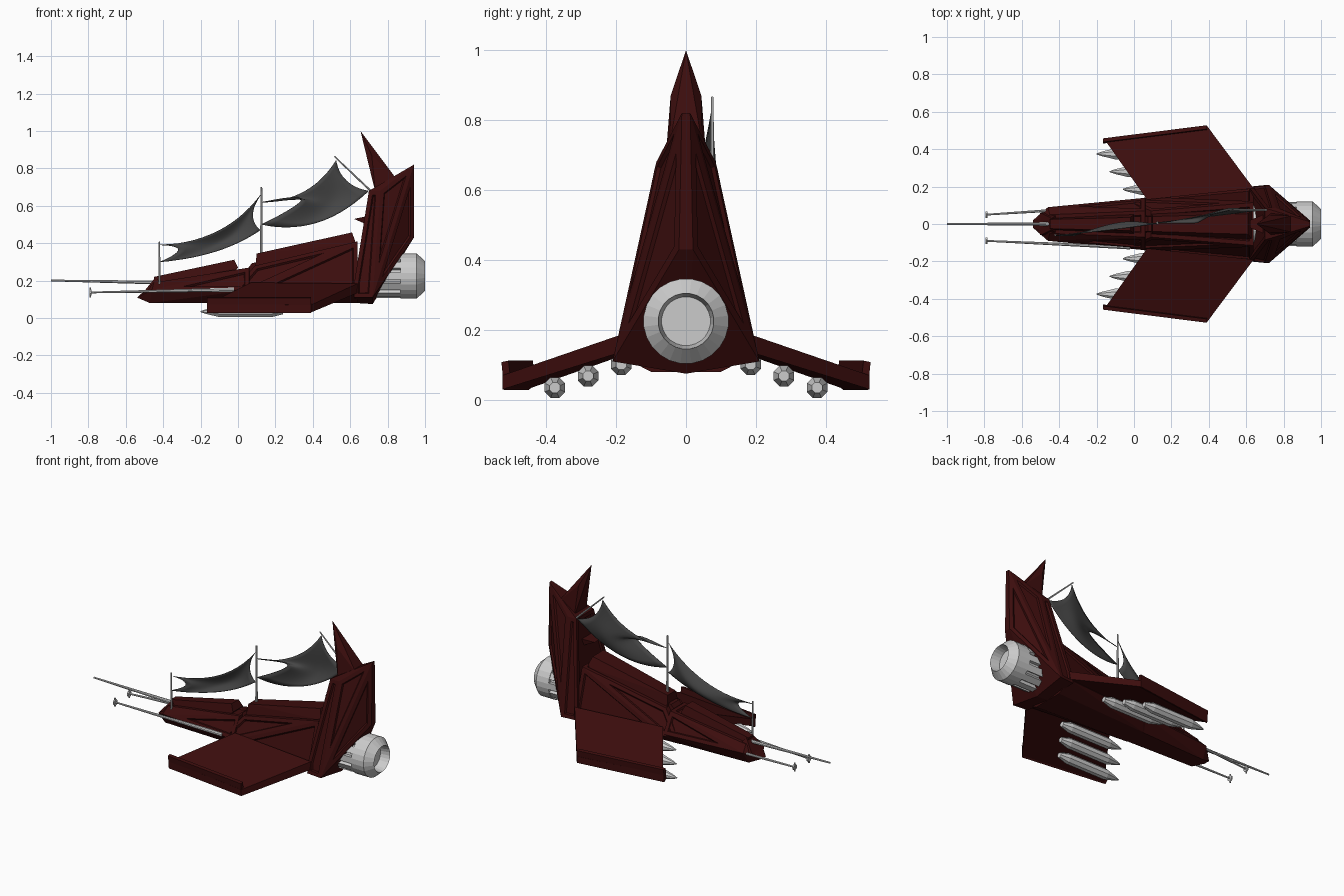
import bpy, bmesh, math
from mathutils import Vector, Matrix

if "Cube" in bpy.data.objects:
    bpy.data.objects.remove(bpy.data.objects["Cube"])

def material(name, col):
    m = bpy.data.materials.new(name)
    m.diffuse_color = (*col, 1)
    m.use_nodes = True
    m.node_tree.nodes["Principled BSDF"].inputs["Base Color"].default_value = m.diffuse_color
    return m

RED = material("dark_red", (0.045, 0.004, 0.004))
CLOTH = material("sail_cloth", (0.06, 0.06, 0.06))

def to_object(name, bm, mat=None):
    bmesh.ops.recalc_face_normals(bm, faces=bm.faces)
    me = bpy.data.meshes.new(name)
    bm.to_mesh(me)
    bm.free()
    ob = bpy.data.objects.new(name, me)
    bpy.context.collection.objects.link(ob)
    if mat:
        me.materials.append(mat)
    return ob

def hull(name, pts, mirror=True, panel=0, mat=RED):
    """Convex plate body from corner points; faces larger than `panel` get a sunken panel."""
    bm = bmesh.new()
    for x, y, z in pts:
        bm.verts.new((x, y, z))
        if mirror and y:
            bm.verts.new((x, -y, z))
    bmesh.ops.convex_hull(bm, input=bm.verts)
    bmesh.ops.delete(bm, geom=[v for v in bm.verts if not v.link_faces], context='VERTS')
    bmesh.ops.dissolve_limit(bm, angle_limit=math.radians(7), verts=bm.verts, edges=bm.edges)
    bmesh.ops.recalc_face_normals(bm, faces=bm.faces)
    if panel:
        big = [f for f in bm.faces if f.calc_area() > panel and f.normal.z > -0.5]
        bmesh.ops.inset_individual(bm, faces=big, thickness=0.022, use_even_offset=True)
        bmesh.ops.inset_individual(bm, faces=big, thickness=0.006, depth=-0.01, use_even_offset=True)
    return to_object(name, bm, mat)

def lathe(name, profile, start, end, sides, mat=None):
    """Spin (distance, radius) points around the line start -> end."""
    start, end = Vector(start), Vector(end)
    rot = (end - start).to_track_quat('Z', 'Y')
    bm = bmesh.new()
    rings = []
    for d, r in profile:
        rings.append([bm.verts.new(start + rot @ Vector((r * math.cos(a), r * math.sin(a), d)))
                      for a in (2 * math.pi * (i + .5) / sides for i in range(sides))])
    for a, b in zip(rings, rings[1:]):
        for i in range(sides):
            j = (i + 1) % sides
            bm.faces.new((a[i], a[j], b[j], b[i]))
    bm.faces.new(rings[0])
    bm.faces.new(rings[-1])
    return to_object(name, bm, mat)

def pole(name, a, b, r0, r1, sides=8):
    return lathe(name, [(0, r0), ((Vector(b) - Vector(a)).length, r1)], a, b, sides)

# Front hull with nose, deck ridge and side rails
hull("front_hull", [(-.54, .02, .11), (-.47, .05, .08), (-.46, .09, .15), (-.45, .05, .19),
                    (.08, .07, .08), (.06, .14, .15), (.06, .07, .27)], panel=.03)
hull("front_deck", [(-.45, .035, .17), (-.45, .025, .22), (-.02, .05, .25), (-.02, .035, .312),
                    (0, .05, .27)])
hull("nose_cap", [(-.52, .02, .12), (-.5, .06, .145), (-.44, .03, .22), (-.4, .06, .17)])

# Middle hull and its raised deck
hull("middle_hull", [(-.01, .07, .08), (-.02, .12, .15), (.09, .07, .28), (.05, .14, .14),
                     (.64, .1, .08), (.64, .195, .13), (.64, .115, .41)], panel=.04)
hull("middle_deck", [(.09, .06, .25), (.1, .04, .345), (.61, .055, .458), (.63, .08, .4)])
hull("deck_step", [(.05, .05, .2), (.06, .04, .275), (.075, .04, .295), (.14, .04, .3), (.14, .05, .2)])

# Rear tower, platform and top spike
hull("rear_tower", [(.64, 0, .08), (.72, 0, .075), (.62, .2, .11), (.72, .21, .11), (.62, .19, .18),
                    (.72, .19, .18), (.69, .085, .6), (.70, .085, .68), (.76, .085, .68),
                    (.79, .045, .73), (.94, .02, .43), (.94, .012, .82)], panel=.03)
hull("tower_platform", [(.62, .02, .53), (.69, .05, .545), (.69, .04, .50)])
hull("top_spike", [(.655, 0, 1), (.715, .044, .87), (.72, .05, .72), (.735, .06, .67), (.85, .045, .74),
                   (.69, 0, .87), (.755, .02, .87)])

# Wings with raised tips, and three missiles below each
for s, side in ((1, "left"), (-1, "right")):
    hull(f"{side}_wing", [(x, s * y, z) for x, y, z in (
        (-.16, .455, .075), (-.16, .455, .03), (.39, .525, .07), (.39, .525, .03),
        (.07, .13, .19), (.07, .13, .145), (.64, .19, .185), (.64, .19, .135))], mirror=False)
    hull(f"{side}_wing_tip", [(x, s * (y + d), z) for x, y in ((-.165, .43), (.39, .5))
                              for d, z in ((0, .045), (.02, .028), (.008, .112), (.028, .108))],
         mirror=False)
    for i in range(3):
        x, y, z = -.2 + .07 * i, s * (.375 - .095 * i), .035 + .033 * i
        lathe(f"{side}_missile_{i + 1}", [(0, .003), (.03, .014), (.1, .032), (.38, .032), (.44, .016)],
              (x, y, z), (x + 1, y, z), 8)

# Engine: ribbed core and hollow nozzle ring
C = .225
lathe("engine_core", [(0, .1), (.28, .1)], (.62, 0, C), (1, 0, C), 24)
lathe("engine_nozzle", [(0, .1), (0, .122), (.085, .122), (.13, .08), (.07, .07)],
      (.87, 0, C), (1, 0, C), 24)
for i in range(12):
    bm = bmesh.new()
    bmesh.ops.create_cube(bm, size=1, matrix=Matrix.Translation((.77, 0, C)) @
                          Matrix.Rotation(i * math.pi / 6, 4, 'X') @
                          Matrix.Translation((0, 0, .1)) @ Matrix.Diagonal((.22, .04, .035, 1)))
    to_object(f"engine_rib_{i + 1}", bm)

# Guns and bowsprit with small end discs
for name, a, b, r in (("bowsprit", (-.42, 0, .19), (-1, 0, .201), .011),
                      ("left_gun", (-.02, .1, .152), (-.79, .05, .137), .012),
                      ("right_gun", (-.02, -.125, .152), (-.79, -.09, .137), .012)):
    pole(name, a, b, r, .005)
    if "gun" in name:
        e = Vector(b)
        pole(name + "_muzzle", e - Vector((.004, 0, 0)), e + Vector((.006, 0, 0)), .018, .018)
        pole(name + "_bar", e - Vector((0, 0, .026)), e + Vector((0, 0, .026)), .005, .005)

# Masts
pole("front_mast", (-.42, -.06, .16), (-.42, -.06, .41), .006, .004)
pole("middle_mast", (.125, .005, .3), (.125, .005, .70), .008, .005)
pole("rear_mast", (.72, .075, .67), (.515, .075, .865), .006, .004)

# Sails: patches between four curved edges, each given by end, middle, end in x, z
def arc(p, t):
    a, m, b = (Vector(q) for q in p)
    c = 2 * m - (a + b) / 2
    return (1 - t) ** 2 * a + 2 * t * (1 - t) * c + t * t * b

def sail(name, bottom, top, left_mid, right_mid, y0, y1, n=14):
    left, right = (bottom[0], left_mid, top[0]), (bottom[2], right_mid, top[2])
    bm = bmesh.new()
    grid = []
    for i in range(n + 1):
        row = []
        for j in range(n + 1):
            u, v = i / n, j / n
            p = ((1 - v) * arc(bottom, u) + v * arc(top, u) + (1 - u) * arc(left, v) + u * arc(right, v)
                 - (1 - v) * arc(bottom, 0).lerp(arc(bottom, 1), u)
                 - v * arc(top, 0).lerp(arc(top, 1), u))
            y = y0 + (y1 - y0) * u + .035 * math.sin(math.pi * u) * math.sin(math.pi * v)
            row.append(bm.verts.new((p.x, y, p.y)))
        grid.append(row)
    for i in range(n):
        for j in range(n):
            f = bm.faces.new((grid[i][j], grid[i + 1][j], grid[i + 1][j + 1], grid[i][j + 1]))
            f.smooth = True
    ob = to_object(name, bm, CLOTH)
    mod = ob.modifiers.new("thickness", 'SOLIDIFY')
    mod.thickness = .004

sail("front_sail", ((-.42, .30), (-.12, .355), (.12, .47)), ((-.42, .39), (-.11, .465), (.12, .66)),
     (-.32, .365), (.08, .55), -.06, .005)
sail("rear_sail", ((.125, .50), (.42, .51), (.70, .68)), ((.125, .62), (.36, .68), (.525, .845)),
     (.34, .635), (.58, .735), .005, .075)
